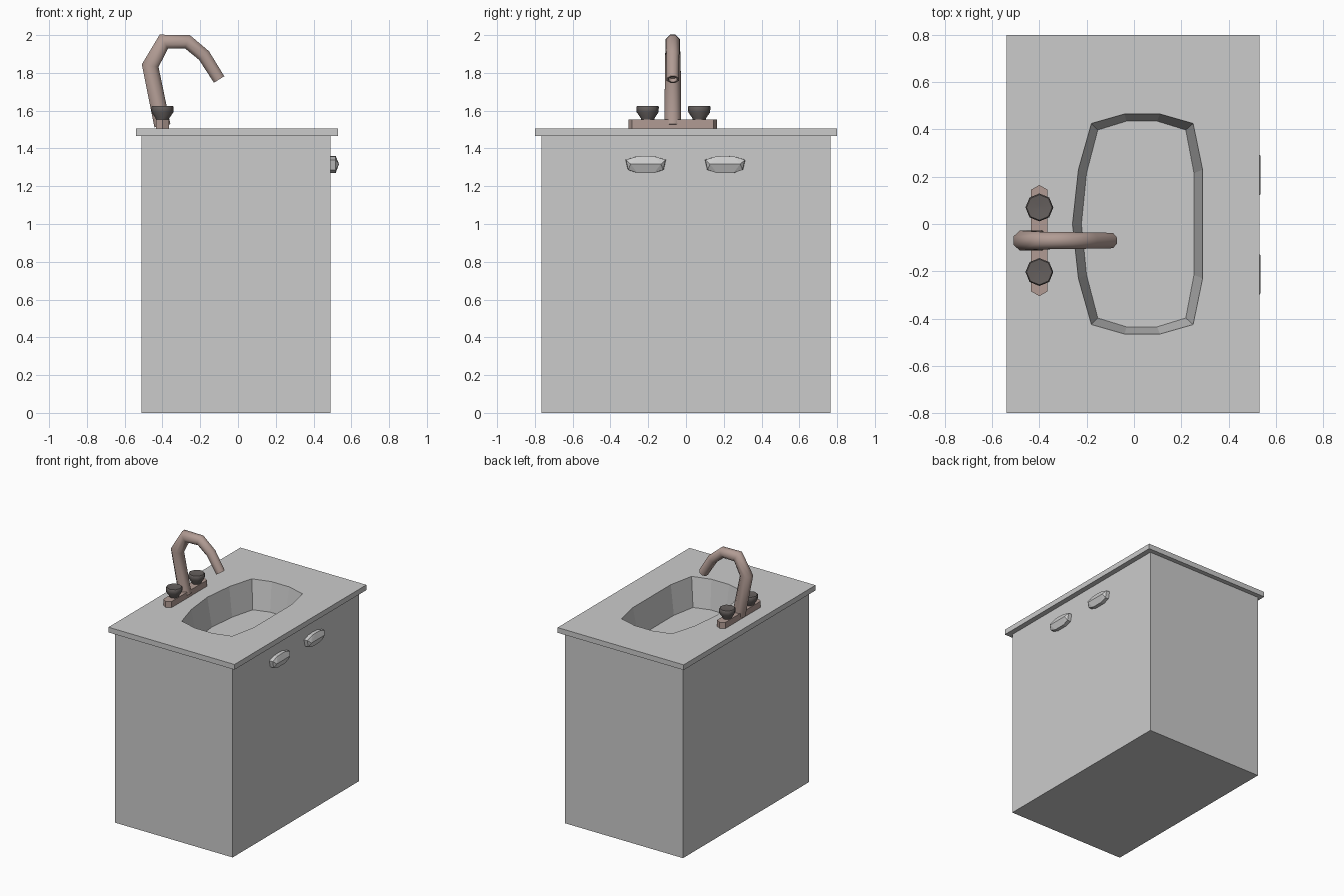
import bpy, bmesh, math
from mathutils import Vector

if "Cube" in bpy.data.objects:
    bpy.data.objects.remove(bpy.data.objects["Cube"])


def material(name, rgb):
    m = bpy.data.materials.new(name)
    m.diffuse_color = (*rgb, 1)
    m.use_nodes = True
    m.node_tree.nodes["Principled BSDF"].inputs["Base Color"].default_value = m.diffuse_color
    return m


GREY = material("light grey", (0.60, 0.60, 0.60))
PINK = material("dusty copper", (0.44, 0.33, 0.295))
DARK = material("dark grey", (0.13, 0.115, 0.11))


def finish(name, bm, mat, smooth=None):
    bmesh.ops.recalc_face_normals(bm, faces=bm.faces[:])
    me = bpy.data.meshes.new(name)
    bm.to_mesh(me)
    bm.free()
    ob = bpy.data.objects.new(name, me)
    bpy.context.collection.objects.link(ob)
    me.materials.append(mat)
    if smooth:
        bpy.ops.object.select_all(action='DESELECT')
        ob.select_set(True)
        bpy.context.view_layer.objects.active = ob
        bpy.ops.object.shade_smooth_by_angle(angle=math.radians(smooth))
    return ob


def loft(bm, rings, cap_start=True, cap_end=True):
    """Skin a list of equal-length point rings."""
    vs = [[bm.verts.new(p) for p in r] for r in rings]
    n = len(vs[0])
    for a, b in zip(vs, vs[1:]):
        for i in range(n):
            bm.faces.new((a[i], a[(i + 1) % n], b[(i + 1) % n], b[i]))
    if cap_start:
        bm.faces.new(vs[0][::-1])
    if cap_end:
        bm.faces.new(vs[-1])
    return vs


def rect(x0, x1, y, z):
    return [(x0, -y, z), (x1, -y, z), (x1, y, z), (x0, y, z)]


def loop_edges(bm, vs):
    return [bm.edges.get((vs[i], vs[(i + 1) % len(vs)])) for i in range(len(vs))]


# cabinet and countertop with overhang, joined in one shell with the basin
bm = bmesh.new()
H = 1.505
shell = loft(bm, [rect(-.51, .49, .765, 0), rect(-.51, .49, .765, 1.465),
                  rect(-.54, .53, .80, 1.465), rect(-.54, .53, .80, H)], cap_end=False)

# basin outline: half is listed, the other half is mirrored in y
half = [(-.235, .23), (-.18, .425), (-.04, .465), (.11, .465), (.25, .425), (.29, .23)]
outline = [(-.26, 0)] + half + [(x, -y) for x, y in reversed(half)]
rim = [(x, y, H) for x, y in outline]
floor = [(.02 + (x - .02) * .865, y * .935, H - .22) for x, y in outline]
basin = loft(bm, [rim, floor], cap_start=False)
bmesh.ops.triangle_fill(bm, use_beauty=True, normal=(0, 0, 1),
                        edges=loop_edges(bm, shell[-1]) + loop_edges(bm, basin[0]))
finish("cabinet_with_basin", bm, GREY)

# drawer handles on the right side
for label, yc in (("near", -.213), ("far", .207)):
    bm = bmesh.new()
    prof = [(-.107, 1.34), (-.05, 1.357), (0, 1.36), (.05, 1.357), (.107, 1.34),
            (.095, 1.287), (.045, 1.27), (-.045, 1.27), (-.095, 1.287)]
    for x, s in ((.485, 1), (.517, .98)):
        for y, z in prof:
            bm.verts.new((x, yc + y * s, z))
    for y in (-.08, .08):
        bm.verts.new((.535, yc + y, 1.317))
    bmesh.ops.convex_hull(bm, input=bm.verts[:])
    finish("handle_" + label, bm, GREY)

# faucet base bar with pointed ends
bm = bmesh.new()
bar = [(-.435, -.285), (-.40, -.305), (-.365, -.285), (-.365, .145), (-.40, .165), (-.435, .145)]
loft(bm, [[(x, y, z) for x, y in bar] for z in (1.5, 1.552)])
finish("faucet_base", bm, PINK)

# curved spout: eight-sided tube along a bent path, with a recessed mouth
path = [Vector((x, -.07, z)) for x, z in
        ((-.40, 1.52), (-.465, 1.838), (-.393, 1.965), (-.268, 1.965), (-.18, 1.892), (-.10, 1.765))]
radii = [.044, .043, .038, .036, .035, .033]
side = Vector((0, 1, 0))


def ring(c, up, r, stretch=1):
    return [c + side * math.cos(a) * r + up * math.sin(a) * r * stretch
            for a in [(k + .5) * math.pi / 4 for k in range(8)]]


rings = []
for i, p in enumerate(path):
    d0 = (p - path[max(i - 1, 0)]).normalized()
    d1 = (path[min(i + 1, len(path) - 1)] - p).normalized()
    t = (d0 + d1).normalized()
    stretch = 1 / max(t.dot(d1 if d1.length else d0), .5)
    up = side.cross(t)
    rings.append(ring(p, up, radii[i] * 1.06, stretch))
rings.append(ring(path[-1], up, .025))
rings.append(ring(path[-1] - t * .02, up, .024))
bm = bmesh.new()
loft(bm, rings)
finish("faucet_spout", bm, PINK, 50)

# two tap knobs, eight-sided and flared
for label, yc in (("near", -.203), ("far", .07)):
    bm = bmesh.new()
    rings = [[(-.40 + r * math.cos(k * math.pi / 4), yc + r * math.sin(k * math.pi / 4), z)
              for k in range(8)]
             for r, z in ((.034, 1.545), (.036, 1.56), (.058, 1.592), (.059, 1.62), (.054, 1.626), (.01, 1.622))]
    loft(bm, rings)
    finish("tap_knob_" + label, bm, DARK, 40)
